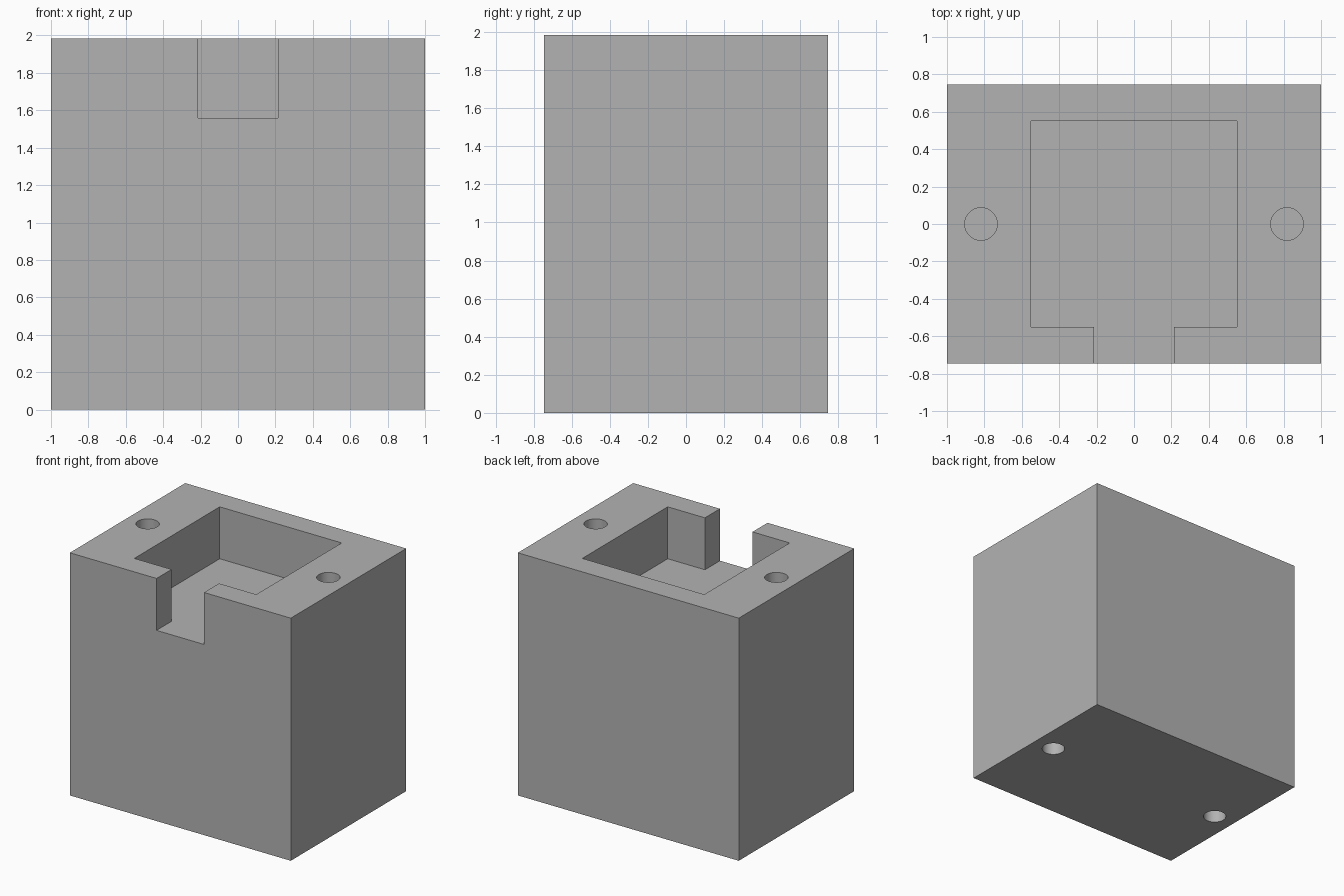
import bpy

if "Cube" in bpy.data.objects:
    bpy.data.objects.remove(bpy.data.objects["Cube"])

HEIGHT, FLOOR = 1.985, 1.56
HOLE_X, HOLE_R, HOLE_DEPTH = 0.818, 0.087, 0.42

# Single grey material
grey = bpy.data.materials.new("matte grey")
grey.use_nodes = True
grey.diffuse_color = (0.45, 0.45, 0.45, 1)
grey.node_tree.nodes["Principled BSDF"].inputs["Base Color"].default_value = grey.diffuse_color


def box(name, low, high):
    centre = [(a + b) / 2 for a, b in zip(low, high)]
    bpy.ops.mesh.primitive_cube_add(size=1, location=centre)
    obj = bpy.context.object
    obj.name = name
    obj.scale = [b - a for a, b in zip(low, high)]
    bpy.ops.object.transform_apply(location=True, rotation=True, scale=True)
    obj.data.materials.append(grey)
    return obj


def carve(target, cutter):
    mod = target.modifiers.new(cutter.name, "BOOLEAN")
    mod.object = cutter
    mod.operation = "DIFFERENCE"
    mod.solver = "EXACT"
    bpy.context.view_layer.objects.active = target
    bpy.ops.object.modifier_apply(modifier=mod.name)
    bpy.data.objects.remove(cutter)


# Solid block
block = box("block", (-1, -0.746, 0), (1, 0.746, HEIGHT))

# Square pocket in the top and the notch that opens it to the front
carve(block, box("pocket_cutter", (-0.552, -0.552, FLOOR), (0.552, 0.552, HEIGHT + 0.2)))
carve(block, box("notch_cutter", (-0.215, -0.9, FLOOR), (0.215, -0.4, HEIGHT + 0.2)))

# Blind screw holes, one pair from the top and one from the bottom
for side in (-1, 1):
    for z in (0, HEIGHT):
        bpy.ops.mesh.primitive_cylinder_add(vertices=48, radius=HOLE_R, depth=2 * HOLE_DEPTH,
                                            location=(side * HOLE_X, 0, z))
        drill = bpy.context.object
        drill.name = "hole_cutter"
        drill.data.materials.append(grey)
        carve(block, drill)

# Flat faces with smooth hole walls
bpy.ops.object.select_all(action="DESELECT")
block.select_set(True)
bpy.context.view_layer.objects.active = block
bpy.ops.object.shade_smooth_by_angle(angle=0.52)
